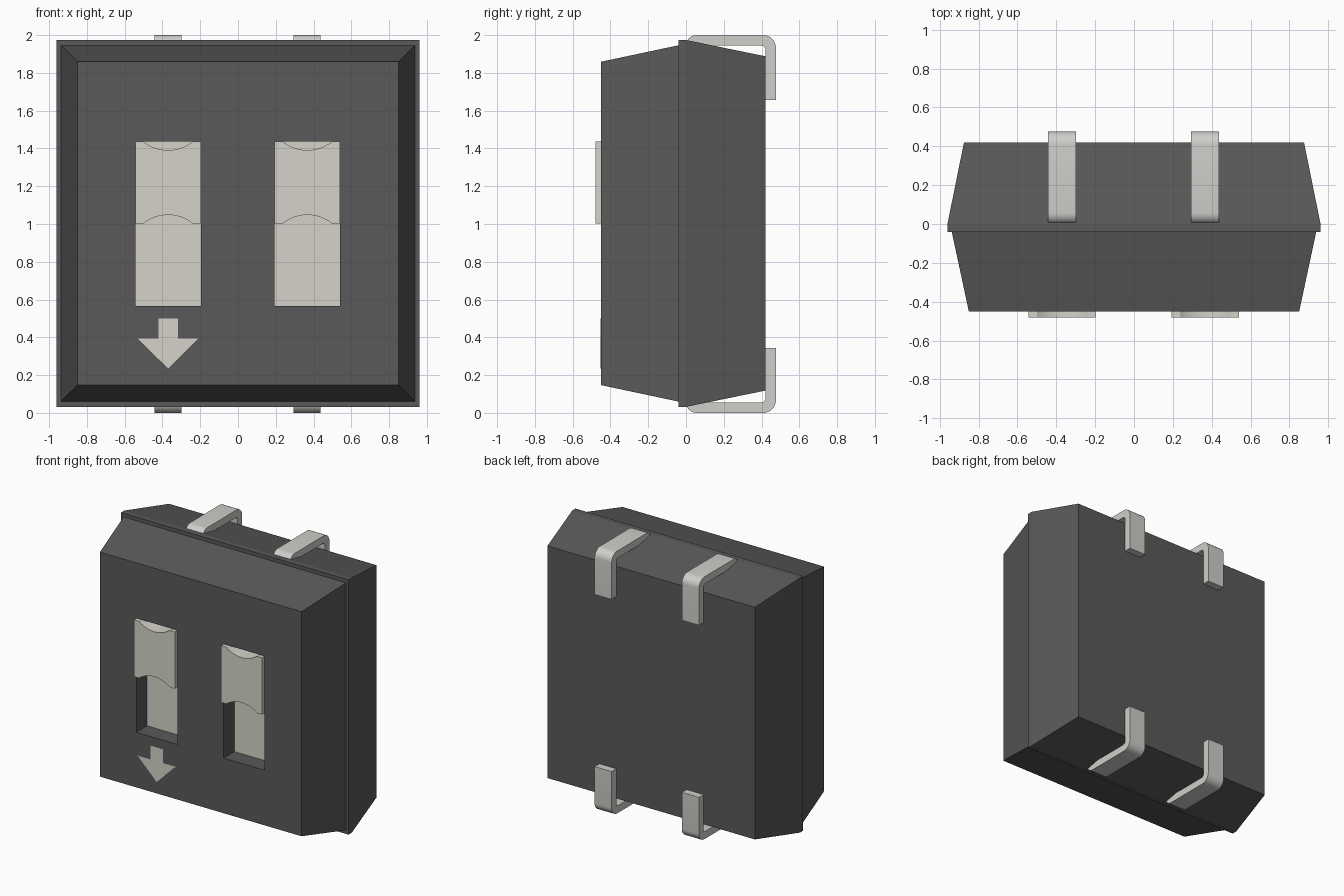
import bpy, bmesh
from math import sin, cos, pi, asin

if "Cube" in bpy.data.objects:
    bpy.data.objects.remove(bpy.data.objects["Cube"])


def material(name, rgb):
    m = bpy.data.materials.new(name)
    m.diffuse_color = (*rgb, 1)
    m.use_nodes = True
    m.node_tree.nodes["Principled BSDF"].inputs["Base Color"].default_value = m.diffuse_color
    return m


DARK = material("dark_plastic", (0.10, 0.10, 0.10))
CREAM = material("cream_plastic", (0.66, 0.65, 0.58))
METAL = material("metal", (0.62, 0.62, 0.59))


def finish(name, bm, mat):
    bmesh.ops.recalc_face_normals(bm, faces=bm.faces)
    me = bpy.data.meshes.new(name)
    bm.to_mesh(me)
    bm.free()
    ob = bpy.data.objects.new(name, me)
    bpy.context.collection.objects.link(ob)
    me.materials.append(mat)
    return ob


def loft(name, rings, mat, zc=1.0):
    """Stack of rectangles (y, half width, half height) joined along y."""
    bm = bmesh.new()
    loops = [[bm.verts.new((sx * hx, y, zc + sz * hz))
              for sx, sz in ((-1, -1), (1, -1), (1, 1), (-1, 1))]
             for y, hx, hz in rings]
    for a, b in zip(loops, loops[1:]):
        for i in range(4):
            j = (i + 1) % 4
            bm.faces.new((a[i], a[j], b[j], b[i]))
    bm.faces.new(loops[0])
    bm.faces.new(loops[-1])
    return finish(name, bm, mat)


def prism(name, points, direction, mat):
    """Extrude a flat outline of 3D points."""
    bm = bmesh.new()
    face = bm.faces.new([bm.verts.new(p) for p in points])
    ext = bmesh.ops.extrude_face_region(bm, geom=[face])
    verts = [g for g in ext["geom"] if isinstance(g, bmesh.types.BMVert)]
    bmesh.ops.translate(bm, verts=verts, vec=direction)
    return finish(name, bm, mat)


def arc(cx, cy, r, a0, a1, n=8):
    return [(cx + r * cos(a0 + (a1 - a0) * i / n), cy + r * sin(a0 + (a1 - a0) * i / n))
            for i in range(n + 1)]


def box(name, x0, x1, y0, y1, z0, z1, mat):
    pts = [(x0, y0, z0), (x1, y0, z0), (x1, y0, z1), (x0, y0, z1)]
    return prism(name, pts, (0, y1 - y0, 0), mat)


# Housing halves
cover = loft("front_cover", [(-0.45, 0.85, 0.856), (-0.04, 0.938, 0.943)], DARK, 1.003)
loft("back_base", [(-0.04, 0.96, 0.971), (0.0, 0.96, 0.971), (0.42, 0.875, 0.885)], DARK, 1.003)

# Sliders in their slots
HALF_W, CHORD, SAG = 0.173, 0.13, 0.045
R = (CHORD ** 2 + SAG ** 2) / (2 * SAG)
ANG = asin(CHORD / R)
for side, cx in (("left", -0.37), ("right", 0.367)):
    x0, x1 = cx - HALF_W, cx + HALF_W
    cutter = box("slot_cutter_" + side, x0, x1, -0.6, -0.30, 0.567, 1.437, DARK)
    cutter.hide_render = True
    cutter.hide_set(True)
    cut = cover.modifiers.new("slot_" + side, "BOOLEAN")
    cut.operation, cut.solver, cut.object = "DIFFERENCE", "EXACT", cutter

    box("slot_floor_" + side, x0, x1, -0.32, -0.29, 0.567, 1.437, CREAM)
    low = arc(cx, 1.003 + SAG - R, R, pi / 2 + ANG, pi / 2 - ANG, 12)
    top = arc(cx, 1.436 - SAG + R, R, -pi / 2 + ANG, -pi / 2 - ANG, 12)
    outline = [(x0, 1.003)] + low + [(x1, 1.003), (x1, 1.436)] + top + [(x0, 1.436)]
    knob = prism("slider_knob_" + side, [(x, -0.48, z) for x, z in outline], (0, 0.16, 0), CREAM)

# Direction arrow on the front
half = [(0.052, 0.50), (0.052, 0.395), (0.162, 0.395), (0.0, 0.235)]
arrow = half + [(-x, z) for x, z in half[2::-1]]
prism("direction_arrow", [(x - 0.37, -0.452, z) for x, z in arrow], (0, 0.004, 0), CREAM)

# Four bent pins, mirrored top and bottom
T = 0.056
profile = ([(0.0, 1.944)] + arc(0.056, 1.944, 0.056, pi, pi / 2)
           [1:] + arc(0.41, 1.934, 0.066, pi / 2, 0)
           + [(0.476, 1.656), (0.476 - T, 1.656)]
           + arc(0.40, 1.924, 0.02, 0, pi / 2))
for cx, side in ((-0.37, "left"), (0.366, "right")):
    for end, flip in (("top", False), ("bottom", True)):
        pts = [(cx - 0.072, y, 2 - z if flip else z) for y, z in profile]
        pin = prism(f"pin_{end}_{side}", pts, (0.144, 0, 0), METAL)
        bpy.ops.object.select_all(action="DESELECT")
        pin.select_set(True)
        bpy.context.view_layer.objects.active = pin
        bpy.ops.object.shade_smooth_by_angle(angle=0.5)

# Smooth the curved slider notches
for side in ("left", "right"):
    bpy.ops.object.select_all(action="DESELECT")
    knob = bpy.data.objects["slider_knob_" + side]
    knob.select_set(True)
    bpy.context.view_layer.objects.active = knob
    bpy.ops.object.shade_smooth_by_angle(angle=0.4)
